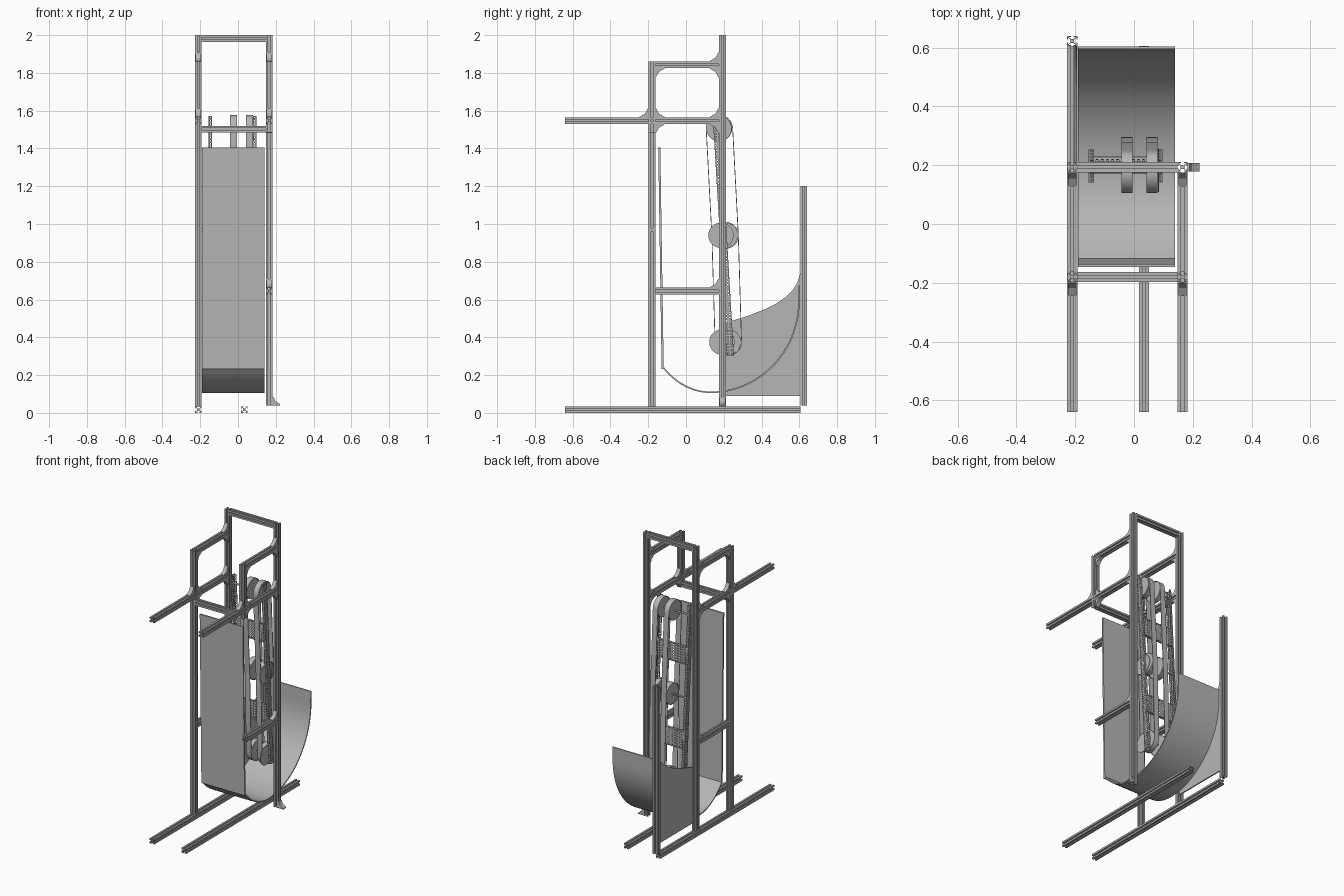
import bpy, bmesh, math
from mathutils import Vector

if "Cube" in bpy.data.objects:
    bpy.data.objects.remove(bpy.data.objects["Cube"])

H = 0.0175          # half width of a slotted beam
PITCH = 0.0175      # hole spacing of the perforated channels
XL, XR = -0.21, 0.165
YF, YB, YE = -0.18, 0.193, 0.6225

# Dark grey finish shared by all parts
grey = bpy.data.materials.new("dark_grey")
grey.diffuse_color = (0.47, 0.47, 0.47, 1)
grey.use_nodes = True
grey.node_tree.nodes["Principled BSDF"].inputs["Base Color"].default_value = grey.diffuse_color


def make(name, bm, smooth=False):
    bmesh.ops.recalc_face_normals(bm, faces=bm.faces[:])
    me = bpy.data.meshes.new(name)
    bm.to_mesh(me)
    bm.free()
    me.materials.append(grey)
    ob = bpy.data.objects.new(name, me)
    bpy.context.collection.objects.link(ob)
    if smooth:
        bpy.ops.object.select_all(action='DESELECT')
        ob.select_set(True)
        bpy.context.view_layer.objects.active = ob
        bpy.ops.object.shade_smooth_by_angle(angle=math.radians(30))
    return ob


def place(axis, u, v, w):
    return {'x': (w, u, v), 'y': (u, w, v), 'z': (u, v, w)}[axis]


def prism(name, poly, axis, a, b, smooth=False):
    bm = bmesh.new()
    lo = [bm.verts.new(place(axis, u, v, a)) for u, v in poly]
    hi = [bm.verts.new(place(axis, u, v, b)) for u, v in poly]
    n = len(poly)
    bm.faces.new(lo)
    bm.faces.new(hi)
    for i in range(n):
        j = (i + 1) % n
        bm.faces.new((lo[i], lo[j], hi[j], hi[i]))
    return make(name, bm, smooth)


# T-slot cross-section: one side turned four times
side = [(-H, H), (-0.005, H), (-0.005, 0.014), (-0.0115, 0.014), (-0.0055, 0.0065),
        (0.0055, 0.0065), (0.0115, 0.014), (0.005, 0.014), (0.005, H)]
slot = []
for k in range(4):
    c, s = round(math.cos(k * math.pi / 2)), round(math.sin(k * math.pi / 2))
    slot += [(u * c + v * s, -u * s + v * c) for u, v in side]


def beam(name, axis, u0, v0, a, b):
    prism(name, [(u + u0, v + v0) for u, v in slot], axis, a, b)


def shell(name, pts, t, a, b, closed=False):
    """Thick strip following a y-z path, spanning a..b in x."""
    n = len(pts)
    P = [Vector(p) for p in pts]
    off = []
    for i in range(n):
        p = P[(i - 1) % n] if closed or i else P[0]
        q = P[(i + 1) % n] if closed or i < n - 1 else P[-1]
        d = (q - p).normalized()
        off.append(P[i] + Vector((-d.y, d.x)) * t)
    bm = bmesh.new()
    rings = [[bm.verts.new((x, r.x, r.y)) for x, r in
              ((a, P[i]), (b, P[i]), (b, off[i]), (a, off[i]))] for i in range(n)]
    for i in range(n if closed else n - 1):
        r, s = rings[i], rings[(i + 1) % n]
        for k in range(4):
            bm.faces.new((r[k], r[(k + 1) % 4], s[(k + 1) % 4], s[k]))
    if not closed:
        bm.faces.new(rings[0])
        bm.faces.new(rings[-1])
    return make(name, bm, True)


def cells(p, q):
    """Break a straight run into solid / hole / solid cells."""
    n = max(1, round((q - p).length / PITCH))
    ts = [((i + f) / n, f == 0.3) for i in range(n) for f in (0, 0.3, 0.7)]
    return [(p.lerp(q, t), hole) for t, hole in ts]


def perforated(name, corners, start, end):
    """Folded sheet with square holes; corners are offsets across the run."""
    start, end = Vector(start), Vector(end)
    C = [Vector(c) for c in corners]
    across = [x for p, q in zip(C, C[1:]) for x in cells(p, q)] + [(C[-1], False)]
    along = cells(start, end) + [(end, False)]
    bm = bmesh.new()
    g = [[bm.verts.new(l + c) for c, _ in across] for l, _ in along]
    for i in range(len(along) - 1):
        for j in range(len(across) - 1):
            if not (along[i][1] and across[j][1]):
                bm.faces.new((g[i][j], g[i][j + 1], g[i + 1][j + 1], g[i + 1][j]))
    for v in [v for v in bm.verts if not v.link_faces]:
        bm.verts.remove(v)
    ob = make(name, bm)
    m = ob.modifiers.new("thickness", 'SOLIDIFY')
    m.thickness, m.offset = 0.002, 0


def circle(y, z, r, n=32):
    return [(y + r * math.cos(2 * math.pi * i / n), z + r * math.sin(2 * math.pi * i / n))
            for i in range(n)]


# Base rails
beam("left_base_rail", 'y', XL, H, -0.64, 0.605)
beam("inner_base_rail", 'y', 0.034, H, -0.64, 0.605)

# Upright posts
beam("left_front_post", 'z', XL, YF, 0.035, 1.86)
beam("right_front_short_post", 'z', XR, YF, 1.485, 1.86)
beam("left_middle_post", 'z', XL, YB, 0.035, 2.0)
beam("right_middle_post", 'z', XR, YB, 0.04, 2.0)
beam("left_back_post", 'z', XL, YE, 0.04, 1.2)

# Side rails and cross bars
for label, x in (("left", XL), ("right", XR)):
    beam(label + "_lower_side_rail", 'y', x, 0.645, YF + H, YB - H)
    beam(label + "_long_arm", 'y', x, 1.547, -0.64, YB - H)
    beam(label + "_upper_side_rail", 'y', x, 1.843, YF + H, YB - H)
beam("top_cross_bar", 'x', YB, 1.982, XL + H, XR - H)
beam("front_cross_bar", 'x', YF, 1.502, XL + H, XR - H)

# Corner gussets: (y, z, y direction, z direction)
gussets = [(YF + H, 1.826, 1, -1), (YB - H, 1.826, -1, -1), (YB - H, 1.86, -1, 1),
           (YF - H, 1.564, -1, 1), (YF + H, 1.564, 1, 1), (YF + H, 1.53, 1, -1),
           (YB - H, 1.564, -1, 1), (YB - H, 1.53, -1, -1), (YB - H, 0.662, -1, 1)]
for label, x in (("left", XL), ("right", XR)):
    for i, (y, z, dy, dz) in enumerate(gussets):
        tri = [(y + a * dy, z + b * dz) for a, b in
               ((0, 0), (0.048, 0), (0.048, 0.004), (0.02, 0.02), (0.004, 0.048), (0, 0.048))]
        prism(f"{label}_gusset_{i}", tri, 'x', x - 0.014, x + 0.014)
prism("foot_bracket", [(0.1825, 0.04), (0.222, 0.04), (0.222, 0.046), (0.198, 0.062),
                       (0.188, 0.085), (0.1825, 0.085)], 'y', YB - 0.015, YB + 0.015)
prism("small_post_clip", [(-0.19, 0.96), (-0.175, 0.96), (-0.175, 0.98), (-0.19, 0.98)],
      'x', XL + H, XL + H + 0.006)

# Front plate and curved scoop
shell("front_plate", [(-0.147, 1.405), (-0.129, 0.232)], 0.011, -0.19, 0.14)
curve = []
for i in range(37):
    a = math.radians(226 + i * (134 / 36))
    ry = 0.37 if math.cos(a) < 0 else 0.472
    curve.append((0.13 + ry * math.cos(a), 0.592 + 0.487 * math.sin(a)))
shell("curved_scoop", curve + [(0.604, 0.675)], 0.008, -0.19, 0.14)

# Side panel with swept upper edge
prism("side_panel", [(0.21, 0.09), (0.605, 0.09), (0.605, 0.74), (0.59, 0.69), (0.565, 0.65),
                     (0.53, 0.615), (0.48, 0.58), (0.42, 0.55), (0.35, 0.522), (0.28, 0.498),
                     (0.21, 0.478)], 'x', -0.202, -0.194)

# Pulleys, belts and axles
centres = [(0.177, 1.505), (0.207, 0.94), (0.224, 0.375)]
R = 0.072
for label, x in (("left", -0.024), ("right", 0.061)):
    for i, (y, z) in enumerate(centres):
        prism(f"{label}_pulley_{i}", circle(y, z, R - 0.005), 'x', x - 0.016, x + 0.016, True)
    for i in range(2):
        (y0, z0), (y1, z1) = centres[i], centres[i + 1]
        tilt = math.atan2(y1 - y0, z0 - z1)
        arc = [math.pi * k / 16 for k in range(17)]
        loop = [(y0 + R * math.cos(a + tilt), z0 + R * math.sin(a + tilt)) for a in arc]
        loop += [(y1 - R * math.cos(a + tilt), z1 - R * math.sin(a + tilt)) for a in arc]
        shell(f"{label}_belt_{i}", loop, 0.004, x - 0.019, x + 0.019, True)
for i, (y, z) in enumerate([(0.175, 1.505), (0.185, 0.94), (0.19, 0.375)]):
    prism(f"end_disc_{i}", circle(y, z, 0.067), 'x', 0.081, 0.085, True)
for i, (y, z) in enumerate(centres):
    prism(f"axle_{i}", circle(y, z, 0.006, 12), 'x', -0.152, 0.095, True)

# Perforated channels that carry the belts
for label, x, d in (("left", -0.154, PITCH), ("right", 0.096, -PITCH)):
    perforated(label + "_channel", [(d, -PITCH, 0), (0, -PITCH, 0), (0, PITCH, 0), (d, PITCH, 0)],
               (x, 0.235, 0.305), (x, 0.16, 1.572))
for label, y, z in (("upper", 0.19, 1.22), ("lower", 0.225, 0.65)):
    h = 3.5 * PITCH
    perforated(label + "_cross_channel", [(0, -PITCH, -h), (0, 0, -h), (0, 0, h), (0, -PITCH, h)],
               (-0.152, y, z), (0.094, y, z))
